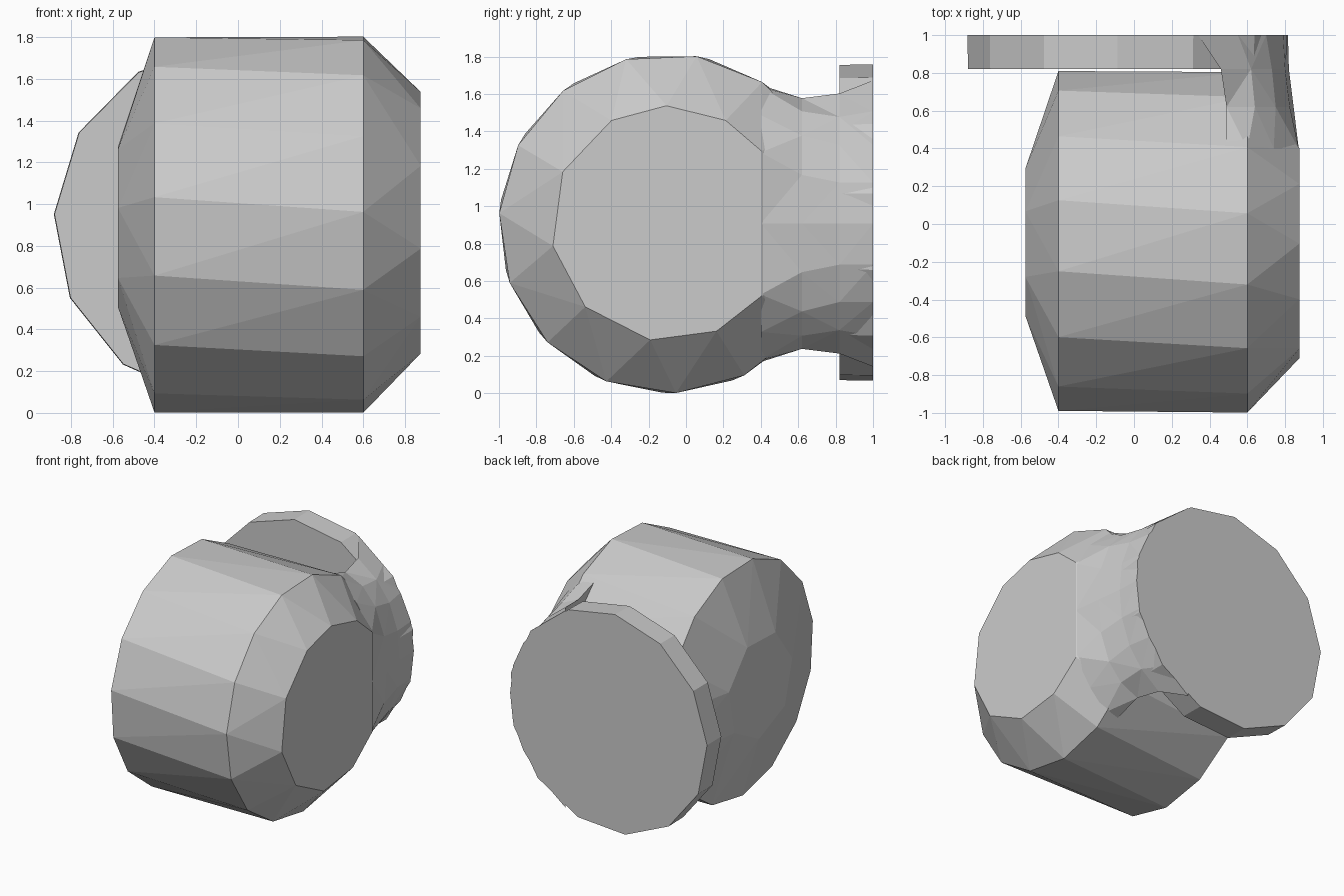
import bpy, bmesh
from math import sin, cos, radians

if "Cube" in bpy.data.objects:
    bpy.data.objects.remove(bpy.data.objects["Cube"])

CZ = 0.907  # shared axis height of drum and flange


def finish(name, bm):
    bmesh.ops.recalc_face_normals(bm, faces=bm.faces)
    me = bpy.data.meshes.new(name)
    bm.to_mesh(me)
    bm.free()
    ob = bpy.data.objects.new(name, me)
    bpy.context.collection.objects.link(ob)
    return ob


def angles(n, phase):
    return [phase + 360 * i / n for i in range(n)]


def hull(name, rings, place):
    """Faceted convex solid through rings of (position, radius, angles)."""
    bm = bmesh.new()
    for pos, r, angs in rings:
        for a in angs:
            bm.verts.new(place(pos, r * cos(radians(a)), r * sin(radians(a))))
    bmesh.ops.convex_hull(bm, input=bm.verts)
    bmesh.ops.dissolve_limit(bm, angle_limit=radians(0.3),
                             verts=bm.verts, edges=bm.edges)
    return finish(name, bm)


# Drum along x, tapered at both ends; right end flattened where the neck joins
right_end = [191, 154, 119, 91, 61, 38, -38, -66, -99, -135]
hull("drum", [(-0.575, 0.40, angles(7, 15)),
              (-0.40, 0.905, angles(15, 4)),
              (0.60, 0.907, angles(15, 8.5)),
              (0.875, 0.63, right_end)],
     lambda p, u, v: (p, u - 0.093, v + CZ))

# Flange disc along y at the back
hull("flange", [(0.82, 0.85, angles(13, 177)), (1.0, 0.853, angles(13, 177))],
     lambda p, u, v: (u - 0.03, p, v + CZ))

# Neck: concave blend on the right side, half sections (x, height) mirrored in z
sections = [
    (0.40, [(0.49, 0.74), (0.60, 0.73), (0.74, 0.58), (0.872, 0.38), (0.872, 0)]),
    (0.62, [(0.49, 0.67), (0.64, 0.60), (0.75, 0.47), (0.825, 0.26), (0.845, 0)]),
    (0.82, [(0.46, 0.695), (0.62, 0.57), (0.73, 0.42), (0.80, 0.22), (0.82, 0)]),
    (1.00, [(0.34, 0.765), (0.55, 0.60), (0.70, 0.42), (0.79, 0.22), (0.815, 0)]),
]
bm = bmesh.new()
loops = []
for y, half in sections:
    full = half + [(x, -h) for x, h in reversed(half[:-1])]
    loops.append([bm.verts.new((x, y, CZ + h)) for x, h in full])
for a, b in zip(loops, loops[1:]):
    for i in range(len(a)):
        j = (i + 1) % len(a)
        bm.faces.new((a[i], a[j], b[j], b[i]))
bm.faces.new(loops[0])
bm.faces.new(loops[-1])
bmesh.ops.triangulate(bm, faces=[f for f in bm.faces if len(f.verts) == 4])
finish("neck", bm)
